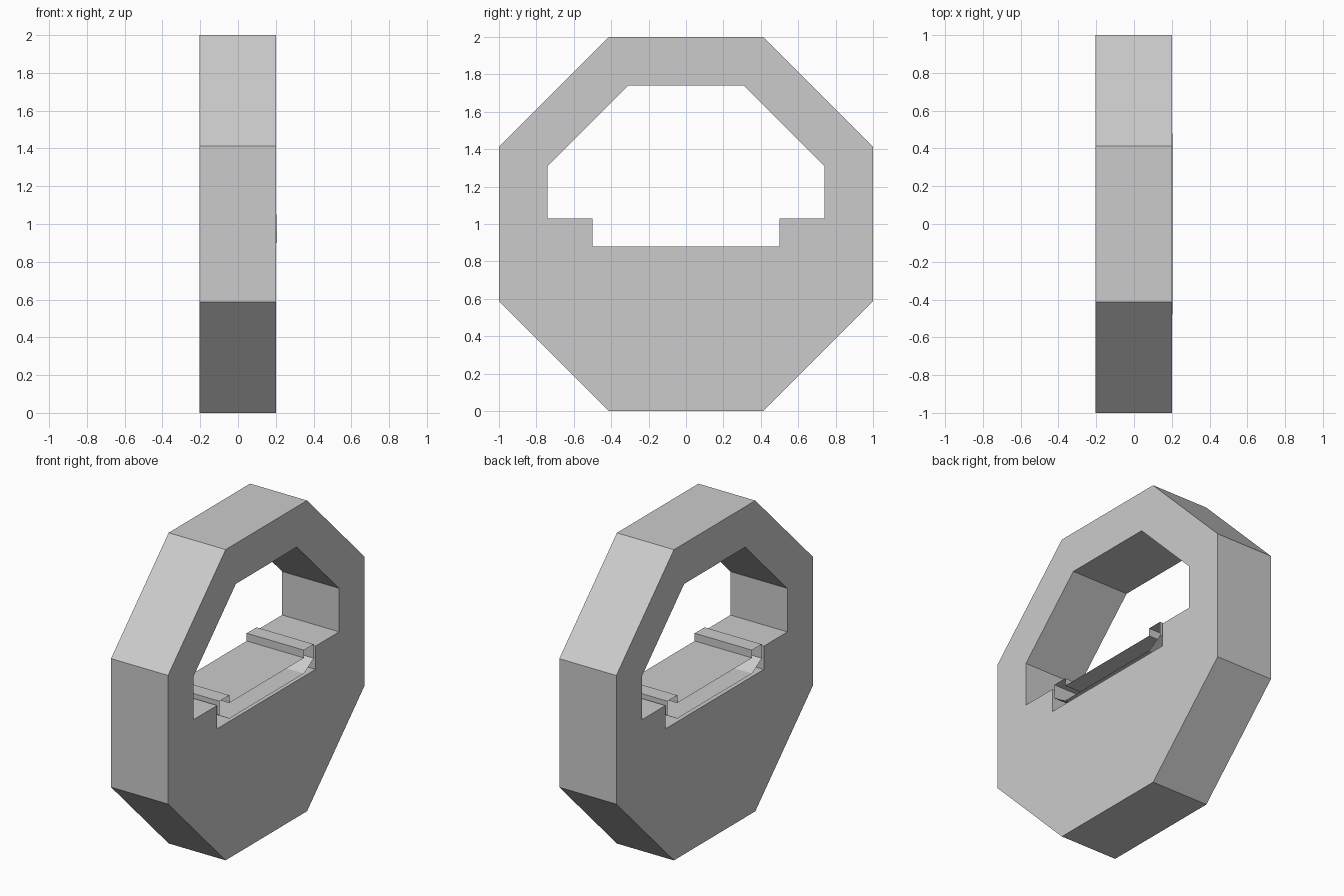
import bpy, bmesh
from mathutils import Vector

if "Cube" in bpy.data.objects:
    bpy.data.objects.remove(bpy.data.objects["Cube"])


def mirrored(half):
    """Close a right-hand half profile (y, z) into a symmetric loop."""
    return half + [(-y, z) for y, z in reversed(half)]


def add_loop(bm, points, x):
    verts = [bm.verts.new((x, y, z)) for y, z in points]
    return [bm.edges.new((v, verts[(i + 1) % len(verts)])) for i, v in enumerate(verts)]


def extrude_x(name, loops, x0, x1, capped):
    bm = bmesh.new()
    edges = [e for pts in loops for e in add_loop(bm, pts, x0)]
    if capped:
        bmesh.ops.triangle_fill(bm, edges=edges, normal=(1, 0, 0), use_beauty=True)
        ext = bmesh.ops.extrude_face_region(bm, geom=bm.faces[:], use_keep_orig=True)
    else:
        ext = bmesh.ops.extrude_edge_only(bm, edges=edges)
    moved = [g for g in ext["geom"] if isinstance(g, bmesh.types.BMVert)]
    bmesh.ops.translate(bm, verts=moved, vec=Vector((x1 - x0, 0, 0)))
    bmesh.ops.recalc_face_normals(bm, faces=bm.faces[:])
    mesh = bpy.data.meshes.new(name)
    bm.to_mesh(mesh)
    bm.free()
    obj = bpy.data.objects.new(name, mesh)
    bpy.context.collection.objects.link(obj)
    return obj


# Octagonal slab with a stepped window through it
octagon = mirrored([(0.414, 0), (1, 0.586), (1, 1.414), (0.414, 2)])
window = mirrored([(0.5, 0.88), (0.5, 1.03), (0.74, 1.03), (0.74, 1.31), (0.31, 1.74)])
extrude_x("octagon_frame", [octagon, window], -0.204, 0.202, True)

# Hollow, open-ended tray with raised side rails, set in the lower notch
tray = mirrored([(0.38, 0.90), (0.48, 0.96), (0.48, 1.05), (0.38, 1.05), (0.38, 1.0)])
extrude_x("tray", [tray], -0.204, 0.204, False)
